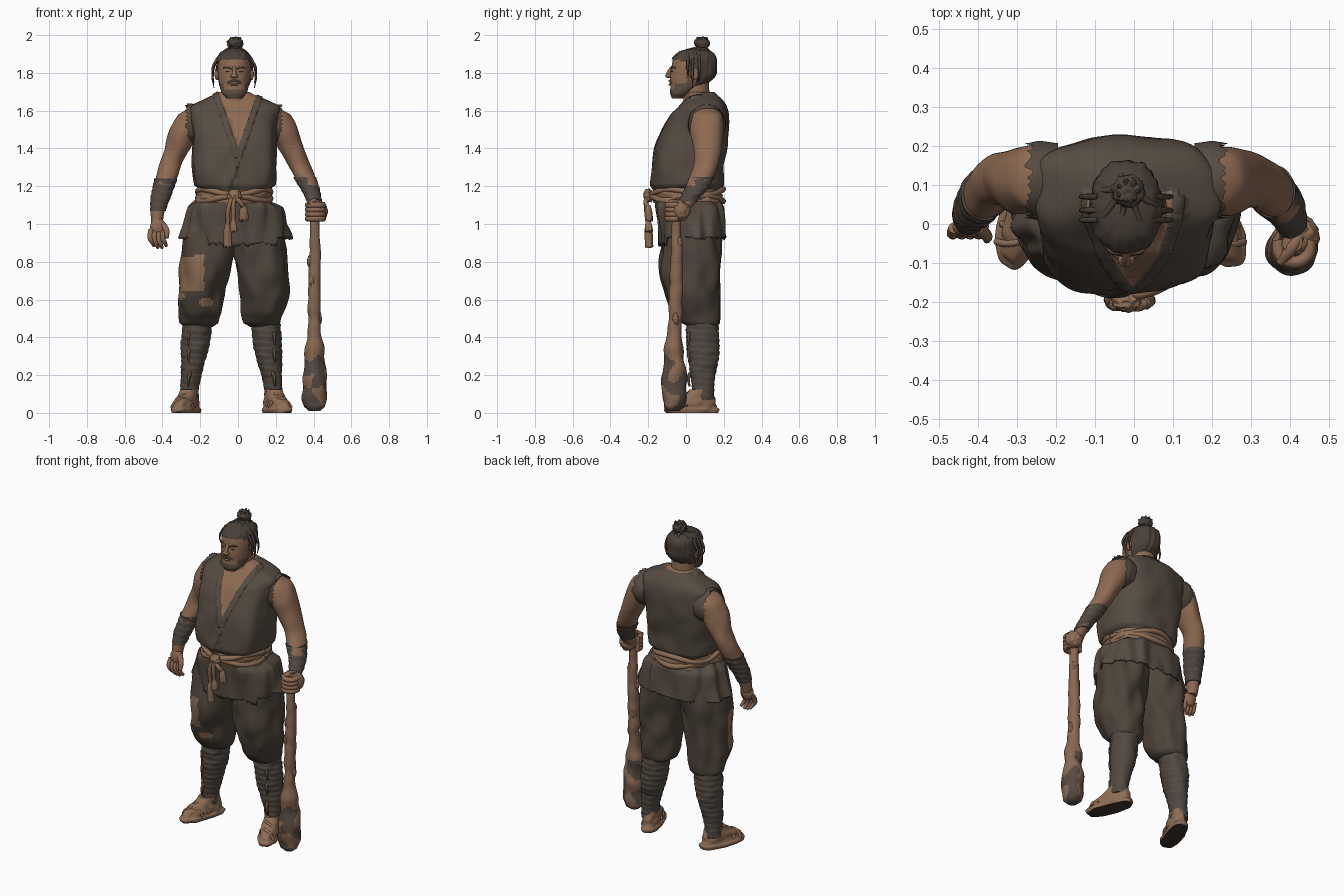
import bpy, bmesh, math, random
from mathutils import Vector, noise

random.seed(4)
MID = -0.02          # body centre line; x values below are offsets from it
if "Cube" in bpy.data.objects:
    bpy.data.objects.remove(bpy.data.objects["Cube"])


def material(name, *rgb):
    m = bpy.data.materials.new(name)
    m.use_nodes = True
    m.diffuse_color = (*rgb, 1)
    bsdf = m.node_tree.nodes["Principled BSDF"]
    bsdf.inputs["Base Color"].default_value = (*rgb, 1)
    bsdf.inputs["Roughness"].default_value = 0.9
    return m


SKIN = material("skin", .27, .145, .085)
VEST = material("vest_cloth", .092, .071, .053)
PANTS = material("trouser_cloth", .075, .057, .042)
WRAP = material("wrap_cloth", .082, .065, .052)
HAIR = material("dark_hair", .068, .051, .04)
BEARD = material("stubble", .125, .08, .055)
ROPE = material("tan_cloth", .27, .155, .09)
WOOD = material("club_wood", .25, .14, .083)
BARK = material("dark_bark", .09, .068, .052)
SOLE = material("shoe_sole", .05, .037, .028)


def finish(name, mat, bm, angle=55):
    mesh = bpy.data.meshes.new(name)
    bmesh.ops.recalc_face_normals(bm, faces=bm.faces)
    bm.to_mesh(mesh)
    bm.free()
    mesh.materials.append(mat)
    mesh.shade_smooth()
    mesh.set_sharp_from_angle(angle=math.radians(angle))
    obj = bpy.data.objects.new(name, mesh)
    bpy.context.collection.objects.link(obj)
    return obj


def loft(name, mat, rows, s=1, p=2, fold=0, freq=(6, 6, 6), ridge=0,
         seg=64, tatter=0, caps=True, step=.012):
    """Skin over horizontal rings (z, x, y, rx, ry), smoothly interpolated."""
    rows = [Vector(r) for r in rows]
    fine = []
    for i in range(len(rows) - 1):
        a, b, c, d = (rows[min(max(i + k, 0), len(rows) - 1)] for k in (-1, 0, 1, 2))
        n = max(2, round(abs(c[0] - b[0]) / step))
        for j in range(n):
            t = j / n
            q = b + (c - a) * (t / 2) + (a * 2 - b * 5 + c * 4 - d) * (t * t / 2) \
                + (b * 3 - a - c * 3 + d) * (t ** 3 / 2)
            q[0] = b[0] + (c[0] - b[0]) * t
            fine.append(q)
    fine.append(rows[-1])
    bm, rings = bmesh.new(), []
    for k, (z, x, y, rx, ry) in enumerate(fine):
        ring = []
        for j in range(seg):
            a = math.tau * j / seg
            c, sn = math.cos(a), math.sin(a)
            ux = math.copysign(abs(c) ** (2 / p), c)
            uy = math.copysign(abs(sn) ** (2 / p), sn)
            pos = Vector((MID + s * x + ux * rx, y + uy * ry, z))
            f = 1 + fold * noise.noise(Vector(u * w for u, w in zip(pos, freq)))
            f += ridge * ((z * 30 + a / math.tau) % 1)
            dz = random.uniform(-tatter, tatter) if k == 0 else 0
            ring.append(bm.verts.new((MID + s * x + ux * rx * f, y + uy * ry * f, z + dz)))
        rings.append(ring)
    for lo, hi in zip(rings, rings[1:]):
        for j in range(seg):
            n = (j + 1) % seg
            bm.faces.new((lo[j], lo[n], hi[n], hi[j]))
    if caps:
        bm.faces.new(rings[0])
        bm.faces.new(rings[-1])
    return finish(name, mat, bm)


def tube(name, mat, pts, s=1):
    """Smooth round tube through (x, y, z, radius) points."""
    cu = bpy.data.curves.new(name, 'CURVE')
    cu.dimensions, cu.bevel_depth, cu.bevel_resolution = '3D', 1, 3
    cu.resolution_u, cu.use_fill_caps = 6, True
    sp = cu.splines.new('BEZIER')
    sp.bezier_points.add(len(pts) - 1)
    for bp, (x, y, z, r) in zip(sp.bezier_points, pts):
        bp.co, bp.radius = (MID + s * x, y, z), r
        bp.handle_left_type = bp.handle_right_type = 'AUTO'
    obj = bpy.data.objects.new(name, cu)
    bpy.context.collection.objects.link(obj)
    bpy.context.view_layer.update()
    graph = bpy.context.evaluated_depsgraph_get()
    mesh = bpy.data.meshes.new_from_object(obj.evaluated_get(graph))
    bpy.data.objects.remove(obj)
    mesh.materials.clear()
    mesh.materials.append(mat)
    mesh.shade_smooth()
    obj = bpy.data.objects.new(name, mesh)
    bpy.context.collection.objects.link(obj)
    return obj


def ball(name, mat, loc, size, s=1, lump=0):
    bm = bmesh.new()
    bmesh.ops.create_icosphere(bm, subdivisions=4, radius=1)
    for v in bm.verts:
        v.co *= 1 + lump * noise.noise(v.co * 3)
        v.co = Vector(a * b for a, b in zip(v.co, size)) + Vector((MID + s * loc[0], *loc[1:]))
    return finish(name, mat, bm)


def paint(obj, mat, rule):
    obj.data.materials.append(mat)
    for f in obj.data.polygons:
        if rule(f.center, f.normal):
            f.material_index = len(obj.data.materials) - 1


# Vest bloused over the belt, with a V neck and an overlapping collar band cut into it
vest = loft("vest", VEST, [
    (1.13, 0, .005, .168, .16), (1.185, 0, .008, .185, .172), (1.205, 0, .01, .213, .187),
    (1.3, 0, .012, .222, .188), (1.4, 0, .03, .222, .186), (1.5, 0, .052, .226, .174),
    (1.58, 0, .072, .231, .15), (1.625, 0, .088, .234, .122), (1.66, 0, .09, .165, .098),
    (1.7, 0, .08, .08, .07)],
    p=2.9, fold=.07, freq=(10, 10, 7), seg=96)
left_n, right_n = Vector((.943, 0, -.332)), Vector((-.943, 0, -.332))
apex, band = Vector((0, 0, 1.405)), .035
bm = bmesh.new()
bm.from_mesh(vest.data)
for n in (left_n, right_n):
    for off in (0, band):
        bmesh.ops.bisect_plane(bm, geom=bm.verts[:] + bm.edges[:] + bm.faces[:],
                               plane_co=apex + n * off, plane_no=n)
collar = []
for f in bm.faces:
    c = f.calc_center_median()
    dl, dr = (c - apex).dot(left_n), (c - apex).dot(right_n)
    if c.y < .08:
        if dl < 0 and dr < 0:
            f.material_index = 1
        elif 0 < dl < band or (0 < dr < band and dl < 0):
            collar.append(f)
bmesh.ops.inset_region(bm, faces=collar, thickness=.002, depth=.006, use_boundary=True)
bm.to_mesh(vest.data)
bm.free()
vest.data.materials.append(SKIN)

# Neck, head and beard
loft("neck", SKIN, [(1.56, 0, .06, .1, .08), (1.64, 0, .06, .085, .075),
                    (1.68, 0, .055, .072, .07), (1.78, 0, .05, .07, .07)])
skull = [(1.665, 0, -.045, .04, .03), (1.69, 0, -.028, .064, .056), (1.73, 0, .005, .077, .088),
         (1.78, 0, .03, .085, .115), (1.83, 0, .037, .088, .114), (1.88, 0, .042, .082, .108),
         (1.91, 0, .045, .058, .08), (1.925, 0, .045, .02, .03)]
head = loft("head", SKIN, skull, p=2.2, step=.006)
paint(head, BEARD, lambda c, n: c.y < .03 and (
    c.z < 1.712 or c.z < 1.745 and abs(c.x - MID) > .055 or c.z < 1.82 and c.y > .005))

# Hair shell trimmed along the hairline
hair = loft("hair", HAIR, [(z + .004, x, y + .004, rx + .007, ry + .006)
                           for z, x, y, rx, ry in skull], p=2.2, fold=.08, freq=(50, 50, 9), seg=96)


def hairline(y):
    return 1.875 if y < -.03 else 1.86 if y < .0 else 1.81 if y < .05 else 1.735


bm = bmesh.new()
bm.from_mesh(hair.data)
bmesh.ops.delete(bm, context='FACES', geom=[
    f for f in bm.faces if f.calc_center_median().z < hairline(f.calc_center_median().y)])
bm.to_mesh(hair.data)
bm.free()
ball("topknot", HAIR, (.005, .085, 1.957), (.042, .04, .032), lump=.25)
ball("topknot_tie", HAIR, (.005, .08, 1.925), (.035, .035, .016), lump=.1)
for i in range(7):
    a = math.tau * i / 7
    dx, dy = math.cos(a), math.sin(a)
    tube("topknot_tuft", HAIR, [(.005, .085, 1.96, .014), (.005 + dx * .022, .085 + dy * .022, 1.978, .01),
                                (.005 + dx * .028, .085 + dy * .028, 1.99, .003)])
    tube("swept_strand", HAIR, [(dx * .03, .075 + dy * .03, 1.93, .008),
                                (dx * .07, .05 + dy * .085, 1.9, .009),
                                (dx * .096, .045 + dy * .115, 1.85, .002)])

# Face, ears and loose locks
tube("nose_bridge", SKIN, [(0, -.07, 1.835, .008), (0, -.09, 1.805, .011), (0, -.096, 1.785, .014)])
ball("nose", SKIN, (0, -.09, 1.784), (.021, .02, .012))
ball("lower_lip", SKIN, (0, -.083, 1.738), (.022, .01, .006))
tube("moustache", BEARD, [(-.045, -.058, 1.73, .004), (-.022, -.082, 1.754, .006),
                          (0, -.088, 1.759, .005), (.022, -.082, 1.754, .006), (.045, -.058, 1.73, .004)])
for s in (-1, 1):
    tube("brow", BEARD, [(.014, -.077, 1.821, .004), (.035, -.072, 1.83, .005), (.058, -.053, 1.826, .003)], s)
    ball("eye", SOLE, (.034, -.073, 1.808), (.012, .006, .003), s)
    ball("ear", SKIN, (.092, .045, 1.795), (.012, .022, .034), s)
    for y, drop in ((.01, .1), (.035, .16), (.07, .13)):
        tube("loose_lock", HAIR, [(.07, y, 1.9, .008), (.095, y, 1.865, .008),
                                  (.115, y, 1.88 - drop * .6, .006), (.107, y, 1.88 - drop, .002)], s)

# Arms, forearm wraps and frayed armholes
upper = [(1.32, .338, .108, .06, .064), (1.4, .298, .115, .069, .075), (1.5, .26, .113, .08, .087),
         (1.58, .232, .113, .064, .076), (1.625, .19, .1, .03, .04)]
fore = {-1: [(1.0, .407, .005, .03, .032), (1.07, .403, .02, .038, .042), (1.15, .387, .045, .049, .053),
             (1.24, .362, .078, .056, .062)],
        1: [(1.06, .428, -.03, .033, .036), (1.12, .423, .01, .037, .045), (1.18, .404, .05, .046, .055),
            (1.25, .373, .082, .055, .062)]}
for s in (-1, 1):
    loft("arm", SKIN, fore[s] + upper, s, fold=.1, freq=(14, 14, 9))
    loft("forearm_wrap", WRAP, [(z, x, y, rx + .003, ry + .003) for z, x, y, rx, ry in fore[s][1:]],
         s, ridge=.07, fold=.06, freq=(25, 25, 25), step=.006)
    cuff = loft("frayed_armhole", VEST, [(-.025, -MID, 0, .105, .094), (0, -MID, 0, .106, .1),
                                         (.05, -MID, 0, .09, .095)], fold=.05, freq=(15, 15, 9), tatter=.012, caps=False)
    cuff.rotation_euler.y = -s * math.pi / 2
    cuff.location = (MID + s * .225, .11, 1.53)

# Open right hand and left fist
ball("right_palm", SKIN, (.405, -.008, .985), (.04, .026, .05), -1)
tube("right_thumb", SKIN, [(.38, -.01, 1.0, .018), (.358, -.03, .965, .015), (.357, -.04, .925, .01)], -1)
for i in range(4):
    x, low = .375 + .022 * i, .01 * abs(i - 1.5)
    tube("right_finger", SKIN, [(x, -.01, .97, .015), (x + .004, -.026, .925, .014),
                                (x - .006, -.022, .89 + low, .012), (x - .016, -.005, .868 + low, .008)], -1)
ball("left_fist", SKIN, (.445, -.03, 1.07), (.05, .052, .052), lump=.15)
for i in range(4):
    arc = [math.radians(a) for a in (20, -35, -90, -145, -200)]
    tube("left_finger", SKIN, [(.43 + .043 * math.cos(a), -.055 + .043 * math.sin(a), 1.028 + .024 * i, .016)
                               for a in arc])
tube("left_thumb", SKIN, [(.455, -.01, 1.1, .018), (.425, -.06, 1.12, .017), (.395, -.1, 1.1, .012)])

# Gnarled club with dark patches of bark at the heavy end
club = loft("club", WOOD, [
    (.01, .425, -.065, .03, .03), (.03, .425, -.065, .055, .055), (.12, .425, -.065, .066, .064),
    (.22, .425, -.063, .06, .06), (.33, .425, -.06, .05, .05), (.42, .425, -.058, .036, .04),
    (.6, .425, -.055, .034, .036), (.8, .427, -.05, .03, .03), (1.0, .425, -.05, .025, .025),
    (1.13, .425, -.05, .026, .026)], fold=.25, freq=(13, 13, 13))
paint(club, BARK, lambda c, n: c.z < .33 and noise.noise(c * 14) < .12)
for z, a in ((.5, 0), (.62, 2), (.7, 4), (.8, 3), (.36, 5), (.9, 1)):
    ball("club_knot", WOOD, (.425 + .022 * math.cos(a), -.055 + .022 * math.sin(a), z), (.017, .017, .035), lump=.2)

# Ragged skirt of the vest, with shorter side panels
skirt = loft("vest_skirt", VEST, [
    (.895, .003, .038, .292, .178), (1.0, .003, .03, .274, .178), (1.09, .003, .018, .25, .178),
    (1.125, .0, .01, .2, .17), (1.17, .0, .008, .178, .16)],
    p=2.4, fold=.13, freq=(16, 16, 3), seg=128, tatter=.015, caps=False)
for v in skirt.data.vertices:
    if abs(v.co.x - MID - .02) > .205 or v.co.y > .1:
        v.co.z += .3 * max(0, 1 - v.co.z)
solid = skirt.modifiers.new("thickness", 'SOLIDIFY')
solid.thickness = .008

# Belt, knot and tassels
loft("sash", ROPE, [(1.11, 0, .01, .197, .18), (1.15, 0, .01, .194, .18), (1.195, 0, .01, .185, .174)],
     p=2.4, ridge=.03, fold=.04, freq=(15, 15, 30), step=.005, seg=96)
for dz, ph in ((1.135, 0), (1.17, math.pi)):
    ring = [math.tau * i / 24 for i in range(25)]
    tube("belt_cord", ROPE, [(.192 * math.cos(a), .008 + .188 * math.sin(a),
                              dz + .014 * math.sin(3 * a + ph), .016) for a in ring])
ball("belt_knot", ROPE, (0, -.198, 1.15), (.036, .026, .034), lump=.3)
for x, top, end in ((-.035, 1.0, .88), (.05, 1.1, 1.02), (-.005, 1.02, .96)):
    tube("hanging_cord", ROPE, [(0, -.205, 1.15, .013), (x * .7, -.212, 1.11, .012), (x, -.2, top - .01, .011)])
    loft("tassel", ROPE, [(end, x, -.195, .024, .02), (top - .03, x, -.198, .021, .019),
                          (top, x, -.2, .012, .012)], fold=.25, freq=(60, 60, 8), tatter=.008, seg=32)

# Baggy trousers, wrapped calves and shoes; the left foot stands closer in
for s, near in ((-1, 0), (1, .03)):
    leg = loft("trouser_leg", PANTS, [
        (.455, .185 - near, .085, .07, .075), (.475, .182 - near, .075, .098, .1),
        (.53, .177 - near * .8, .055, .112, .125), (.62, .174 - near * .5, .035, .122, .14),
        (.8, .15 - near * .3, .022, .136, .155), (.95, .125, .03, .142, .15),
        (1.08, .1, .02, .12, .14)], s, p=2.2, fold=.16, freq=(12, 12, 7), seg=96)
    if s < 0:
        paint(leg, ROPE, lambda c, n: c.y < .02 and (
            .645 < c.z < .83 + .2 * (c.x + .24) and -.33 < c.x < -.18
            or ((c.x + .17) / .04) ** 2 + ((c.z - .585) / .025) ** 2 < 1
            or ((c.x + .31) / .03) ** 2 + ((c.z - .62) / .02) ** 2 < 1))
    loft("calf_wrap", WRAP, [(z, x - near, y, rx, ry) for z, x, y, rx, ry in (
        (.07, .24, .09, .046, .055), (.13, .236, .09, .047, .057), (.22, .224, .09, .056, .067),
        (.34, .208, .092, .072, .084), (.49, .195, .085, .075, .082))],
        s, ridge=.06, fold=.08, freq=(20, 20, 20), step=.006)
    for z in (.22, .35, .44):
        tube("loose_wrap_end", WRAP, [(x - near, y, z - d, r) for x, y, d, r in (
            (.23, .035, 0, .01), (.24, .015, .025, .01), (.245, .018, .08, .005))], s)
    # Shoe is shaped around its own origin, then toed outwards
    shoe = loft("straw_shoe", ROPE, [
        (0, -MID, 0, .056, .143), (.02, -MID, 0, .06, .148), (.03, -MID, 0, .052, .138),
        (.065, -MID, .012, .05, .118), (.09, -MID, .035, .046, .085), (.125, -MID, .05, .045, .062)],
        p=2.3, fold=.12, freq=(22, 22, 30), step=.006)
    paint(shoe, SOLE, lambda c, n: n.z < -.6)
    shoe.rotation_euler.z = s * math.radians(20)
    shoe.location = (MID + s * (.255 - near), .032, 0)
    for y, h in ((-.045, .075), (.0, .098)):
        mid = .26 - near - y * .33
        tube("shoe_strap", ROPE, [(mid + dx, y + dy, h * k, .009) for dx, dy, k in (
            (-.058, .03, .35), (-.035, .015, .9), (0, 0, 1), (.035, -.005, .8), (.058, 0, .35))], s)
